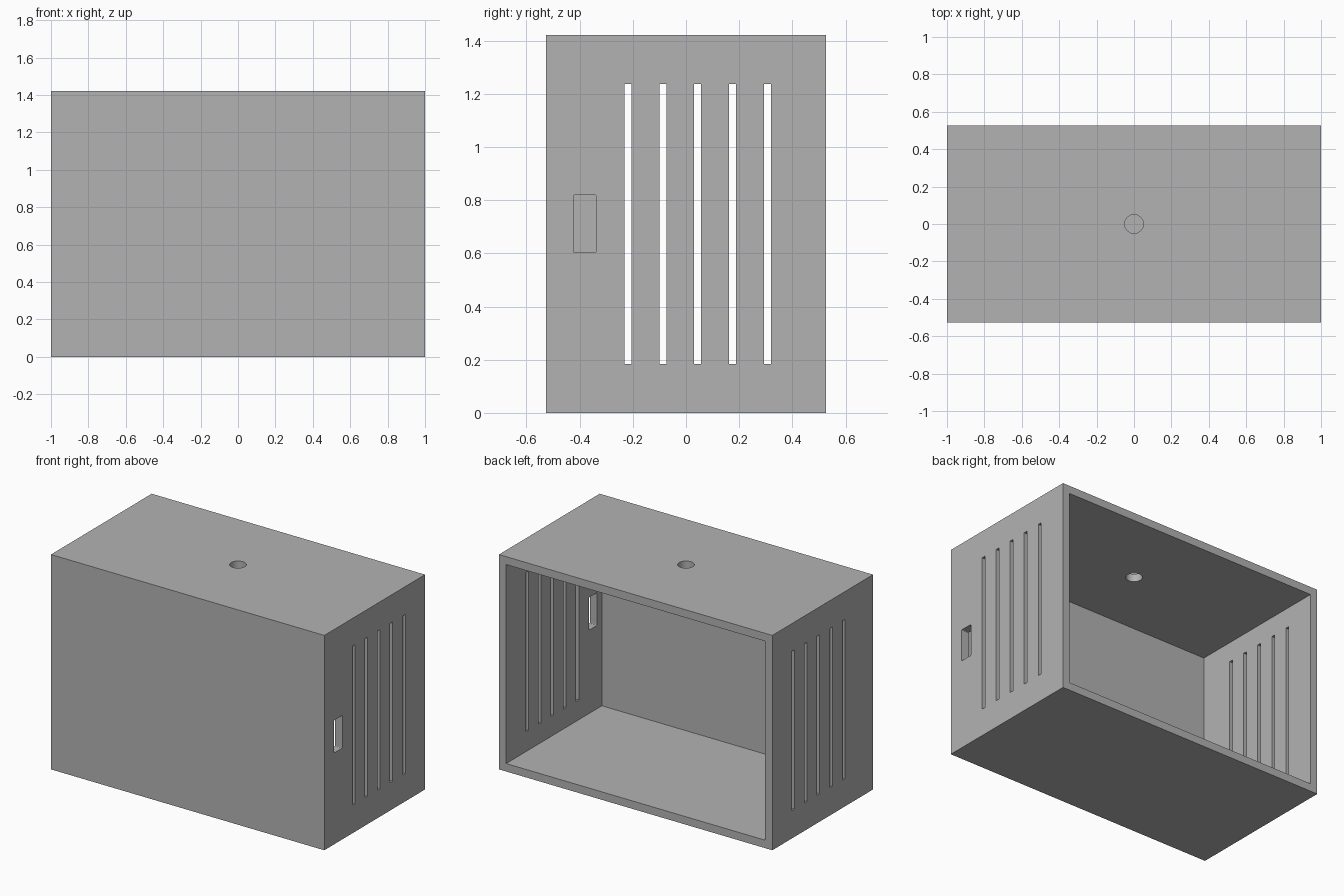
import bpy
import bmesh
from mathutils import Matrix, Vector

if "Cube" in bpy.data.objects:
    bpy.data.objects.remove(bpy.data.objects["Cube"], do_unlink=True)

MM = 2 / 76                     # design unit
W, D, H = 76 * MM, 40 * MM, 54 * MM
WALL = 2 * MM

grey = bpy.data.materials.new("plain grey")
grey.use_nodes = True
colour = (0.45, 0.45, 0.45, 1)
grey.diffuse_color = colour
grey.node_tree.nodes["Principled BSDF"].inputs["Base Color"].default_value = colour


def add_object(name, bm):
    mesh = bpy.data.meshes.new(name)
    bm.to_mesh(mesh)
    bm.free()
    mesh.materials.append(grey)
    obj = bpy.data.objects.new(name, mesh)
    bpy.context.collection.objects.link(obj)
    return obj


def box(name, low, high, corner=0):
    """Box between two corners; corner rounds the edges running along x."""
    low, high = Vector(low), Vector(high)
    bm = bmesh.new()
    bmesh.ops.create_cube(bm, size=1, matrix=Matrix.Translation((low + high) / 2)
                          @ Matrix.Diagonal((*(high - low), 1)))
    if corner:
        edges = [e for e in bm.edges if abs(e.verts[0].co.x - e.verts[1].co.x) > 1e-4]
        bmesh.ops.bevel(bm, geom=edges, offset=corner, segments=3,
                        profile=0.5, affect='EDGES')
    return add_object(name, bm)


def cut(target, cutter):
    cutter.hide_render = True
    mod = target.modifiers.new(cutter.name, 'BOOLEAN')
    mod.operation = 'DIFFERENCE'
    mod.solver = 'EXACT'
    mod.object = cutter
    bpy.context.view_layer.objects.active = target
    bpy.ops.object.modifier_apply(modifier=mod.name)
    bpy.data.objects.remove(cutter, do_unlink=True)


# Outer shell, hollowed out and open at the back
case = box("case_shell", (-W / 2, -D / 2, 0), (W / 2, D / 2, H))
cut(case, box("cavity", (-W / 2 + WALL, -D / 2 + WALL, WALL),
              (W / 2 - WALL, D, H - WALL)))

# Ventilation slots through both side walls
for i in range(5):
    y = -0.219 + i * 5 * MM
    cut(case, box("vent_slot", (-W, y - MM / 2, 7 * MM), (W, y + MM / 2, 47 * MM)))

# Connector opening in the left wall only
cut(case, box("connector_opening", (W / 4, -0.424, 0.604), (W, -0.338, 0.82), 0.005))

# Round cable hole in the roof
bm = bmesh.new()
bmesh.ops.create_cone(bm, cap_ends=True, segments=48, radius1=0.05, radius2=0.05,
                      depth=0.4, matrix=Matrix.Translation((0, 0, H)))
cut(case, add_object("cable_hole", bm))
